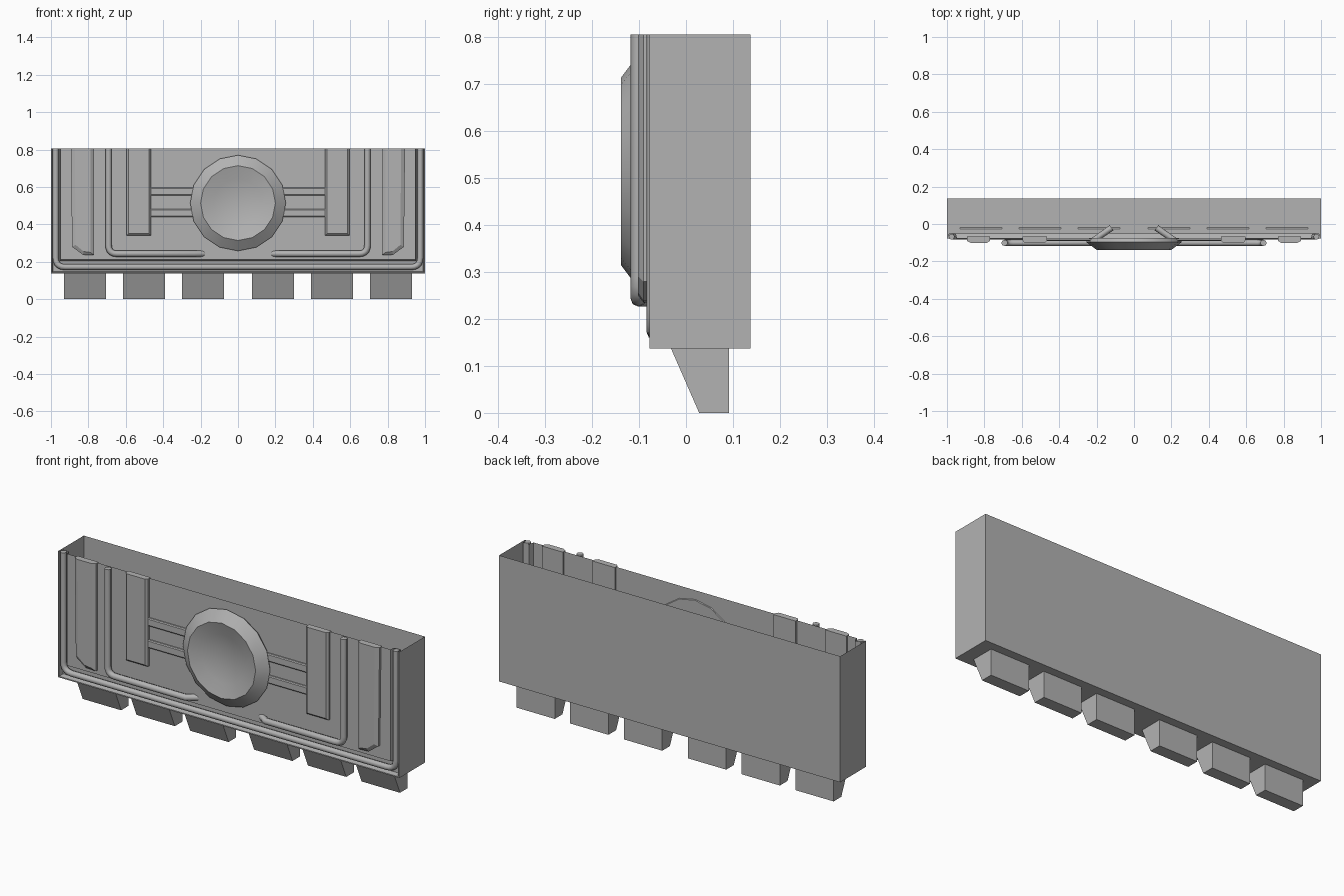
import bpy, bmesh, math
from mathutils import Vector

cube = bpy.data.objects.get("Cube")
if cube:
    bpy.data.objects.remove(cube, do_unlink=True)

TOP, PANEL_Y = 0.805, -0.078

grey = bpy.data.materials.new("plain_grey")
grey.use_nodes = True
grey.diffuse_color = (0.45, 0.45, 0.45, 1)
bsdf = grey.node_tree.nodes["Principled BSDF"]
bsdf.inputs["Base Color"].default_value = grey.diffuse_color
bsdf.inputs["Roughness"].default_value = 0.8


def finish(obj, smooth=None):
    obj.data.materials.clear()
    obj.data.materials.append(grey)
    if smooth:
        bpy.ops.object.select_all(action='DESELECT')
        obj.select_set(True)
        bpy.context.view_layer.objects.active = obj
        bpy.ops.object.shade_smooth_by_angle(angle=math.radians(smooth))
    return obj


def loft(name, rings, closed=True, smooth=None):
    """Bridge a list of equal-length rings and cap both ends."""
    bm = bmesh.new()
    loops = [[bm.verts.new(p) for p in ring] for ring in rings]
    n = len(loops[0])
    for a, b in zip(loops, loops[1:]):
        for i in range(n if closed else n - 1):
            j = (i + 1) % n
            bm.faces.new((a[i], a[j], b[j], b[i]))
    bm.faces.new(loops[0][::-1])
    bm.faces.new(loops[-1])
    bmesh.ops.recalc_face_normals(bm, faces=bm.faces)
    mesh = bpy.data.meshes.new(name)
    bm.to_mesh(mesh)
    bm.free()
    obj = bpy.data.objects.new(name, mesh)
    bpy.context.collection.objects.link(obj)
    return finish(obj, smooth)


def plate(name, back, front, y_back, y_front):
    """Raised plate between a back outline and a smaller front outline (x, z)."""
    rim = [(x, (y_back + 2 * y_front) / 3, z) for x, z in back]
    return loft(name, [[(x, y_back, z) for x, z in back], rim,
                       [(x, y_front, z) for x, z in front]])


def rounded(points, radius, steps=5):
    """Replace inner corners of a path by arcs."""
    pts = [Vector(p) for p in points]
    out = [pts[0]]
    for a, b, c in zip(pts, pts[1:], pts[2:]):
        p, q = b + (a - b).normalized() * radius, b + (c - b).normalized() * radius
        for i in range(steps + 1):
            t = i / steps
            out.append(p * (1 - t) ** 2 + b * 2 * t * (1 - t) + q * t * t)
    return out + [pts[-1]]


def pipe(name, path, radius):
    curve = bpy.data.curves.new(name, 'CURVE')
    curve.dimensions = '3D'
    curve.bevel_depth = radius
    curve.bevel_resolution = 2
    curve.use_fill_caps = True
    spline = curve.splines.new('POLY')
    spline.points.add(len(path) - 1)
    for point, co in zip(spline.points, path):
        point.co = (*co, 1)
    obj = bpy.data.objects.new(name, curve)
    bpy.context.collection.objects.link(obj)
    bpy.ops.object.select_all(action='DESELECT')
    obj.select_set(True)
    bpy.context.view_layer.objects.active = obj
    bpy.ops.object.convert(target='MESH')
    finish(bpy.context.view_layer.objects.active, 50)


# Open-topped shell: back, sides, floor, edge channel and front panel
def u_shape(half, low, y):
    return [(-half, y, TOP), (-half, y, low), (half, y, low), (half, y, TOP)]


loft("open_box", [u_shape(1, 0.137, 0.137), u_shape(1, 0.137, PANEL_Y),
                  u_shape(0.994, 0.143, PANEL_Y), u_shape(0.99, 0.147, -0.05),
                  u_shape(0.955, 0.205, -0.05), u_shape(0.948, 0.213, PANEL_Y)],
     closed=False)

# Pipe lying in the edge channel
pipe("edge_pipe", rounded([(-0.975, -0.068, TOP), (-0.975, -0.068, 0.172),
                           (0.975, -0.068, 0.172), (0.975, -0.068, TOP)], 0.05), 0.016)

for side, s in (("left", 1), ("right", -1)):
    # Bent pipe that dives through the panel
    path = rounded([(s * 0.692, -0.101, TOP), (s * 0.692, -0.101, 0.243),
                    (s * 0.235, -0.101, 0.243)], 0.045)
    path.append(Vector((s * 0.12, -0.02, 0.243)))
    pipe(side + "_inner_pipe", path, 0.017)

    # Outer upright with a tapered foot
    plate(side + "_outer_upright",
          [(s * x, z) for x, z in ((0.77, TOP), (0.77, 0.235), (0.83, 0.238),
                                   (0.887, 0.28), (0.893, TOP))],
          [(s * x, z) for x, z in ((0.788, TOP), (0.788, 0.25), (0.825, 0.255),
                                   (0.868, 0.29), (0.872, TOP))], -0.068, -0.102)

    # Inner upright
    plate(side + "_inner_upright",
          [(s * x, z) for x, z in ((0.465, TOP), (0.465, 0.34), (0.595, 0.34), (0.595, TOP))],
          [(s * x, z) for x, z in ((0.475, TOP), (0.475, 0.35), (0.585, 0.35), (0.585, TOP))],
          -0.068, -0.1)

    # Horizontal ribs joining the dish to the upright
    for label, z in (("upper", 0.576), ("lower", 0.46)):
        outline = [[(s * x, z + h * d) for x, d in ((0.2, -1), (0.47, -1), (0.47, 1), (0.2, 1))]
                   for h in (0.021, 0.016)]
        plate(f"{side}_{label}_rib", *outline, PANEL_Y, -0.09)

    # Wedge teeth under the floor
    for i, x in enumerate((0.1875, 0.5025, 0.8175)):
        profile = ((0.028, 0), (-0.035, 0.144), (-0.027, 0.144), (-0.02, 0.137),
                   (0.092, 0.137), (0.092, 0))
        loft(f"{side}_tooth_{i + 1}",
             [[(s * x + dx, y, z) for y, z in profile] for dx in (-0.1125, 0.1125)])

# Round dish in the middle of the panel
dish = [[(r * math.sin(a), y, 0.514 + r * math.cos(a))
         for a in (math.tau * k / 16 for k in range(16))]
        for r, y in ((0.24, -0.074), (0.256, -0.096), (0.2, -0.138),
                     (0.13, -0.118), (0.057, -0.104))]
loft("centre_dish", dish, smooth=35)
